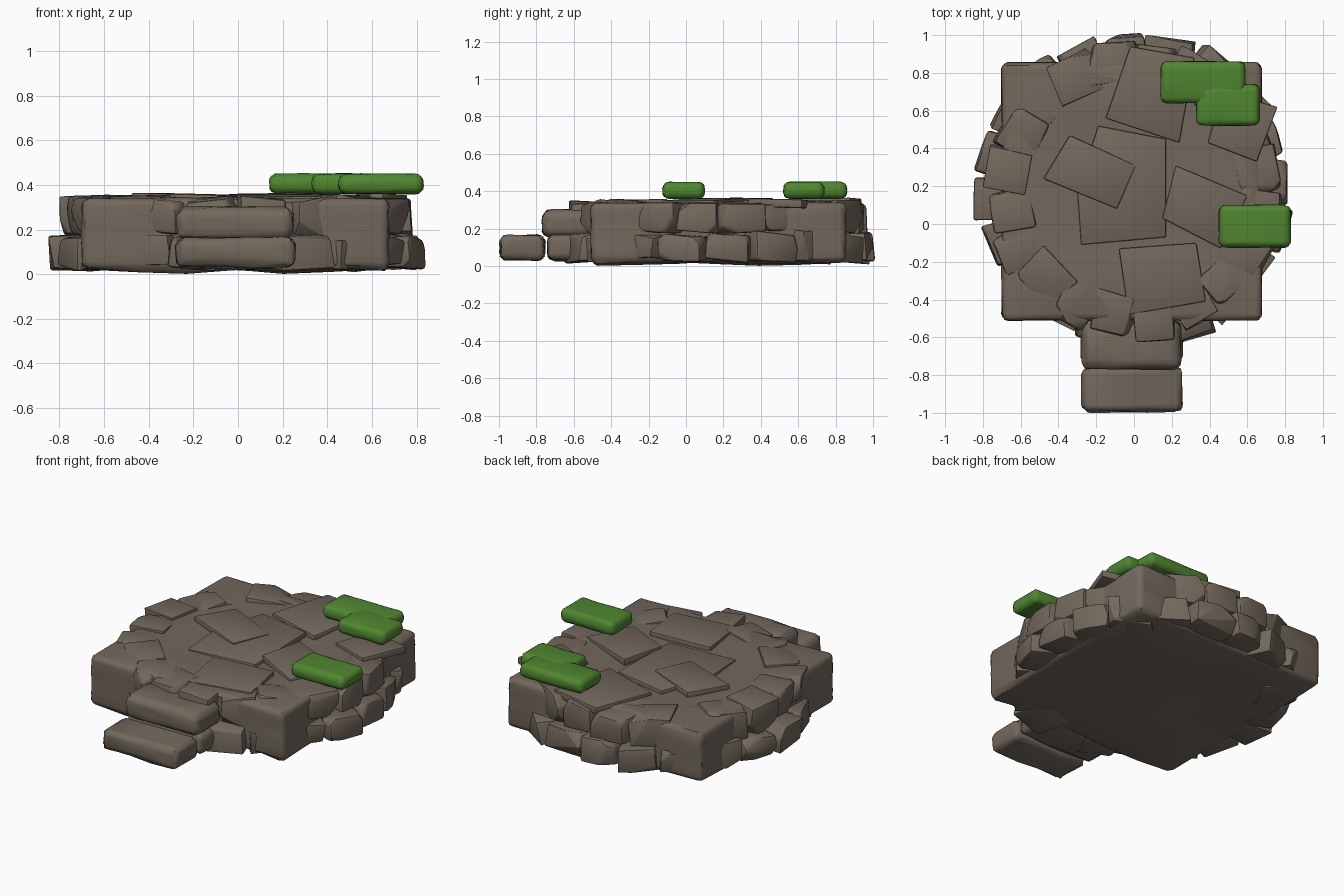
import bpy, bmesh, math, random
from mathutils import Vector, Matrix

random.seed(7)
if "Cube" in bpy.data.objects:
    bpy.data.objects.remove(bpy.data.objects["Cube"], do_unlink=True)


def material(name, rgb):
    m = bpy.data.materials.new(name)
    m.use_nodes = True
    m.diffuse_color = (*rgb, 1)
    bsdf = m.node_tree.nodes["Principled BSDF"]
    bsdf.inputs["Base Color"].default_value = (*rgb, 1)
    bsdf.inputs["Roughness"].default_value = 0.9
    return m


STONE = material("brown stone", (0.17, 0.138, 0.108))
MOSS = material("green moss", (0.08, 0.24, 0.03))


def finish(name, bm, mat, angle=38):
    bmesh.ops.recalc_face_normals(bm, faces=bm.faces)
    mesh = bpy.data.meshes.new(name)
    bm.to_mesh(mesh)
    bm.free()
    mesh.materials.append(mat)
    ob = bpy.data.objects.new(name, mesh)
    bpy.context.collection.objects.link(ob)
    bpy.ops.object.select_all(action="DESELECT")
    ob.select_set(True)
    bpy.context.view_layer.objects.active = ob
    bpy.ops.object.shade_smooth_by_angle(angle=math.radians(angle))
    return ob


def jitter(bm, amount):
    for v in bm.verts:
        v.co += Vector([random.uniform(-amount, amount) for _ in range(3)])


def bevel(bm, width, segments):
    edges = [e for e in bm.edges if e.calc_face_angle(0) > 0.5]
    bmesh.ops.bevel(bm, geom=edges, offset=width, segments=segments,
                    profile=0.5, affect="EDGES", clamp_overlap=True)


def box(lo, hi):
    lo, hi = Vector(lo), Vector(hi)
    bm = bmesh.new()
    bmesh.ops.create_cube(bm, size=1, matrix=Matrix.Translation((lo + hi) / 2)
                          @ Matrix.Diagonal((*(hi - lo), 1)))
    return bm


def rounded_block(name, lo, hi, width, mat, wobble=0.006):
    bm = box(lo, hi)
    bevel(bm, width, 4)
    long_edges = [e for e in bm.edges if e.calc_length() > 0.2]
    bmesh.ops.subdivide_edges(bm, edges=long_edges, cuts=2, use_grid_fill=True)
    jitter(bm, wobble)
    return finish(name, bm, mat, 50)


def chipped_stone(name, size, place):
    """Box with uneven corners, knocked-off chips and softened edges."""
    bm = box([-s / 2 for s in size], [s / 2 for s in size])
    jitter(bm, 0.016)
    for _ in range(3):
        n = Vector((random.uniform(-0.2, 1), random.uniform(-1, 1), random.uniform(-1, 1)))
        n.normalize()
        reach = sum(abs(n[i]) * size[i] / 2 for i in range(3))
        cut = bmesh.ops.bisect_plane(bm, geom=bm.verts[:] + bm.edges[:] + bm.faces[:],
                                     plane_co=n * reach * random.uniform(0.72, 0.9),
                                     plane_no=n, clear_outer=True)
        rim = [g for g in cut["geom_cut"] if isinstance(g, bmesh.types.BMEdge)]
        if rim:
            bmesh.ops.holes_fill(bm, edges=rim)
    bevel(bm, 0.018, 2)
    bm.transform(place)
    return finish(name, bm, STONE, 32)


# Main square block with a gently dished top and an uneven underside
bm = box((-0.70, -0.51, 0.02), (0.675, 0.855, 0.34))
bevel(bm, 0.035, 3)
flat = [e for e in bm.edges if e.calc_length() > 0.2]
bmesh.ops.subdivide_edges(bm, edges=flat, cuts=5, use_grid_fill=True)
CENTRE = Vector((0, 0.18, 0))
for v in bm.verts:
    r = math.hypot(v.co.x, v.co.y - CENTRE.y)
    if v.co.z > 0.33:
        v.co.z -= 0.022 * max(0, 1 - r / 0.65)
    elif v.co.z < 0.03:
        v.co.z += 0.018 * math.sin(v.co.x * 5.5) * math.cos(v.co.y * 4 + 1.4)
jitter(bm, 0.004)
finish("main_block", bm, STONE, 45)

# Two courses of rough stones forming a ring through the block
COUNT = 20
for course, radius, z, height in (("lower", 0.715, 0.10, 0.145), ("upper", 0.665, 0.26, 0.165)):
    for i in range(COUNT):
        a = 2 * math.pi * (i + (0.5 if course == "upper" else 0.2)) / COUNT
        r = radius + random.uniform(-0.015, 0.02)
        place = (Matrix.Translation(CENTRE + Vector((r * math.cos(a), r * math.sin(a), z)))
                 @ Matrix.Rotation(a + random.uniform(-0.12, 0.12), 4, "Z")
                 @ Matrix.Rotation(random.uniform(-0.06, 0.06), 4, "X"))
        size = (0.22, random.uniform(0.20, 0.26), height + random.uniform(-0.01, 0.01))
        chipped_stone(f"{course}_ring_stone_{i + 1}", size, place)

# Thin paving slabs, each an outline with a tilt along x and y
SLABS = {
    "centre_slab": ([(-0.19, 0.52), (0.17, 0.45), (0.17, -0.07), (-0.28, -0.11), (-0.30, 0.17)],
                    0.348, 0.01, 0.02),
    "left_slab": ([(-0.34, 0.47), (0.01, 0.31), (-0.09, 0.08), (-0.48, 0.24)], 0.36, -0.02, 0.01),
    "back_slab": ([(-0.02, 0.94), (0.32, 0.88), (0.24, 0.43), (-0.15, 0.56)], 0.358, 0.02, 0.02),
    "right_slab": ([(0.22, 0.31), (0.60, 0.15), (0.46, -0.13), (0.15, 0.03)], 0.358, -0.03, 0.02),
    "front_slab": ([(-0.08, -0.13), (0.33, -0.10), (0.38, -0.41), (-0.03, -0.48)], 0.353, 0.01, 0.03),
    "far_right_slab": ([(0.39, 0.43), (0.65, 0.33), (0.76, 0.62), (0.47, 0.70)], 0.355, 0.02, -0.03),
}
for name, (outline, z, tilt_x, tilt_y) in SLABS.items():
    bm = bmesh.new()
    mid = sum((Vector(p) for p in outline), Vector((0, 0))) / len(outline)
    base = bm.faces.new([bm.verts.new((x, y, z - 0.045 + (x - mid.x) * tilt_x
                                       + (y - mid.y) * tilt_y)) for x, y in outline])
    top = bmesh.ops.extrude_face_region(bm, geom=[base])["geom"]
    bmesh.ops.translate(bm, vec=(0, 0, 0.045),
                        verts=[g for g in top if isinstance(g, bmesh.types.BMVert)])
    bmesh.ops.recalc_face_normals(bm, faces=bm.faces)
    bevel(bm, 0.008, 2)
    finish(name, bm, STONE)

# Front steps
rounded_block("lower_step", (-0.275, -0.995, 0.03), (0.255, -0.755, 0.165), 0.04, STONE)
rounded_block("upper_step_base", (-0.28, -0.74, 0.03), (0.255, -0.49, 0.17), 0.04, STONE)
rounded_block("upper_step_top", (-0.275, -0.77, 0.155), (0.25, -0.51, 0.30), 0.05, STONE)

# Moss cushions
for name, x0, x1, y0, y1 in (("back_moss", 0.14, 0.59, 0.64, 0.86),
                             ("corner_moss", 0.33, 0.665, 0.52, 0.74),
                             ("side_moss", 0.45, 0.83, -0.125, 0.10)):
    rounded_block(name, (x0, y0, 0.36), (x1, y1, 0.45), 0.036, MOSS, 0.003)
